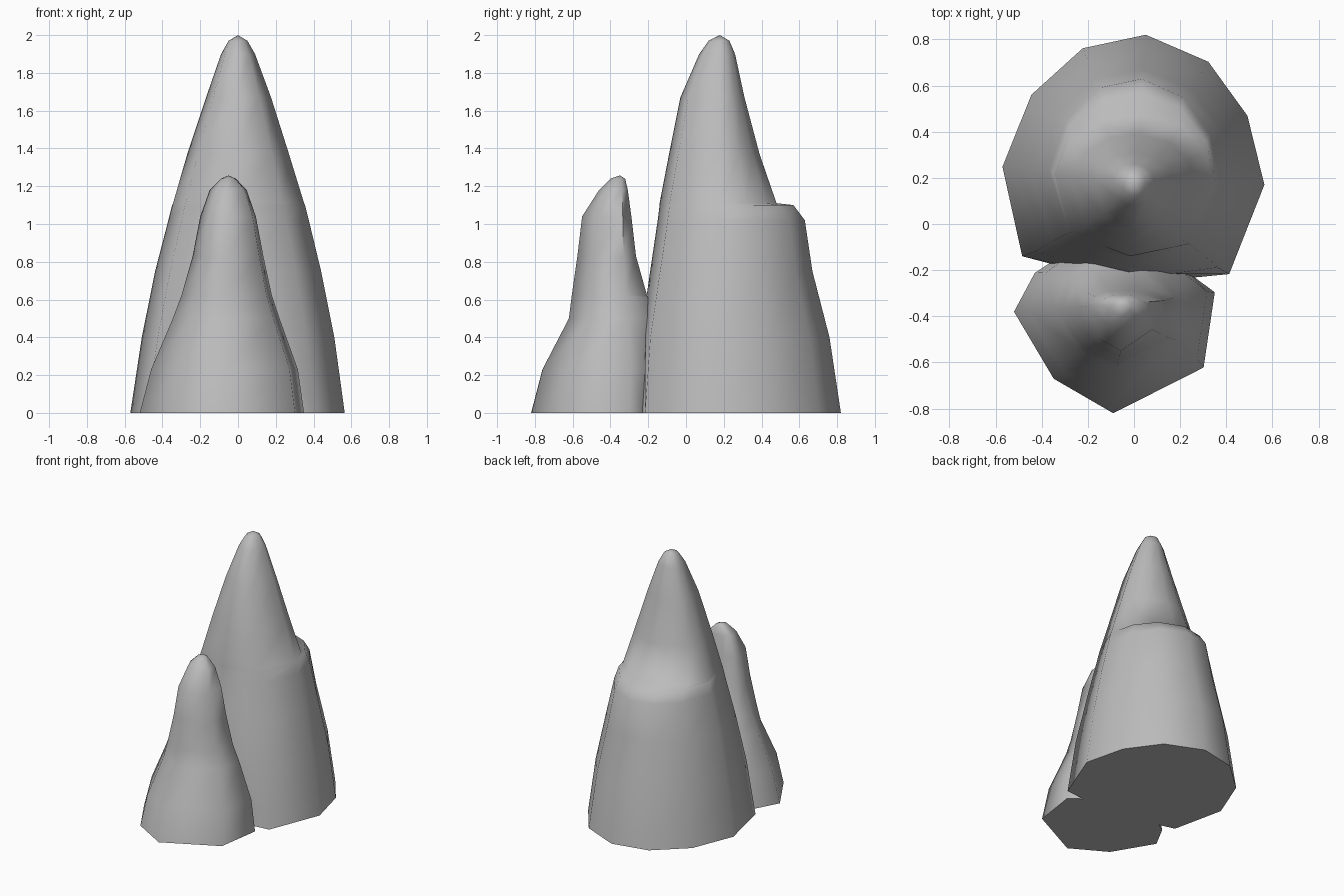
import bpy, math

cube = bpy.data.objects.get("Cube")
if cube:
    bpy.data.objects.remove(cube, do_unlink=True)

stone = bpy.data.materials.new("grey_stone")
stone.use_nodes = True
colour = (0.5, 0.5, 0.5, 1)
stone.diffuse_color = colour
stone.node_tree.nodes["Principled BSDF"].inputs["Base Color"].default_value = colour


def make_peak(name, outline, rings, centre, tip):
    """Loft a unit outline through rings of (z, left, right, front, back)."""
    verts, faces = [], []
    n = len(outline)
    for z, x0, x1, y0, y1 in rings:
        # the axis leans from the base centre to the tip, the outline gets rounder
        t = z / tip[2]
        cx, cy = (a + (b - a) * t for a, b in zip(centre, tip))
        for u, v in outline:
            k = 1 + t * (1 / math.hypot(u, v) - 1)
            u, v = u * k, v * k
            verts.append((cx + u * (x1 - cx if u > 0 else cx - x0),
                          cy + v * (y1 - cy if v > 0 else cy - y0), z))
    for r in range(len(rings) - 1):
        for i in range(n):
            j = (i + 1) % n
            faces.append((r * n + i, r * n + j, r * n + n + j, r * n + n + i))
    last = (len(rings) - 1) * n
    verts.append(tip)
    faces += [(last + i, last + (i + 1) % n, len(verts) - 1) for i in range(n)]
    faces.append(tuple(reversed(range(n))))
    mesh = bpy.data.meshes.new(name)
    mesh.from_pydata(verts, [], faces)
    mesh.materials.append(stone)
    obj = bpy.data.objects.new(name, mesh)
    bpy.context.collection.objects.link(obj)
    return obj


# tall rear peak with a small ledge at the back
tall = make_peak(
    "tall_rock_peak",
    [(1, 0), (.87, .46), (.57, .82), (.09, 1), (-.39, .91), (-.78, .6),
     (-1, .12), (-.85, -.72), (-.05, -1), (.73, -.9)],
    [(0, -.57, .565, -.26, .82), (.4, -.51, .51, -.24, .76),
     (.75, -.44, .44, -.19, .67), (1.02, -.37, .375, -.15, .63),
     (1.1, -.35, .355, -.14, .57), (1.11, -.345, .35, -.14, .48),
     (1.37, -.27, .27, -.09, .39), (1.67, -.17, .175, -.03, .31),
     (1.9, -.09, .09, .07, .26), (1.97, -.05, .05, .12, .23)],
    (0, .17), (0, .18, 2))

# low front peak
low = make_peak(
    "low_rock_peak",
    [(1, .3), (.4, 1), (-.4, 1), (-.79, .6), (-1, 0), (-.6, -.66),
     (0, -1), (.89, -.55)],
    [(0, -.52, .35, -.82, -.1), (.23, -.46, .32, -.76, -.1),
     (.5, -.345, .225, -.62, -.14), (.62, -.3, .185, -.605, -.2),
     (.83, -.24, .14, -.575, -.26), (1.04, -.2, .1, -.55, -.285),
     (1.18, -.15, .05, -.46, -.305), (1.24, -.09, -.01, -.4, -.32)],
    (-.09, -.38), (-.05, -.35, 1.257))

# fuse both peaks into one solid rock
union = tall.modifiers.new("fuse", "BOOLEAN")
union.operation, union.solver, union.object = "UNION", "EXACT", low
bpy.ops.object.select_all(action="DESELECT")
tall.select_set(True)
bpy.context.view_layer.objects.active = tall
bpy.ops.object.modifier_apply(modifier=union.name)
bpy.data.objects.remove(low, do_unlink=True)
tall.name = "twin_peak_rock"
bpy.ops.object.shade_smooth_by_angle(angle=math.radians(65))
